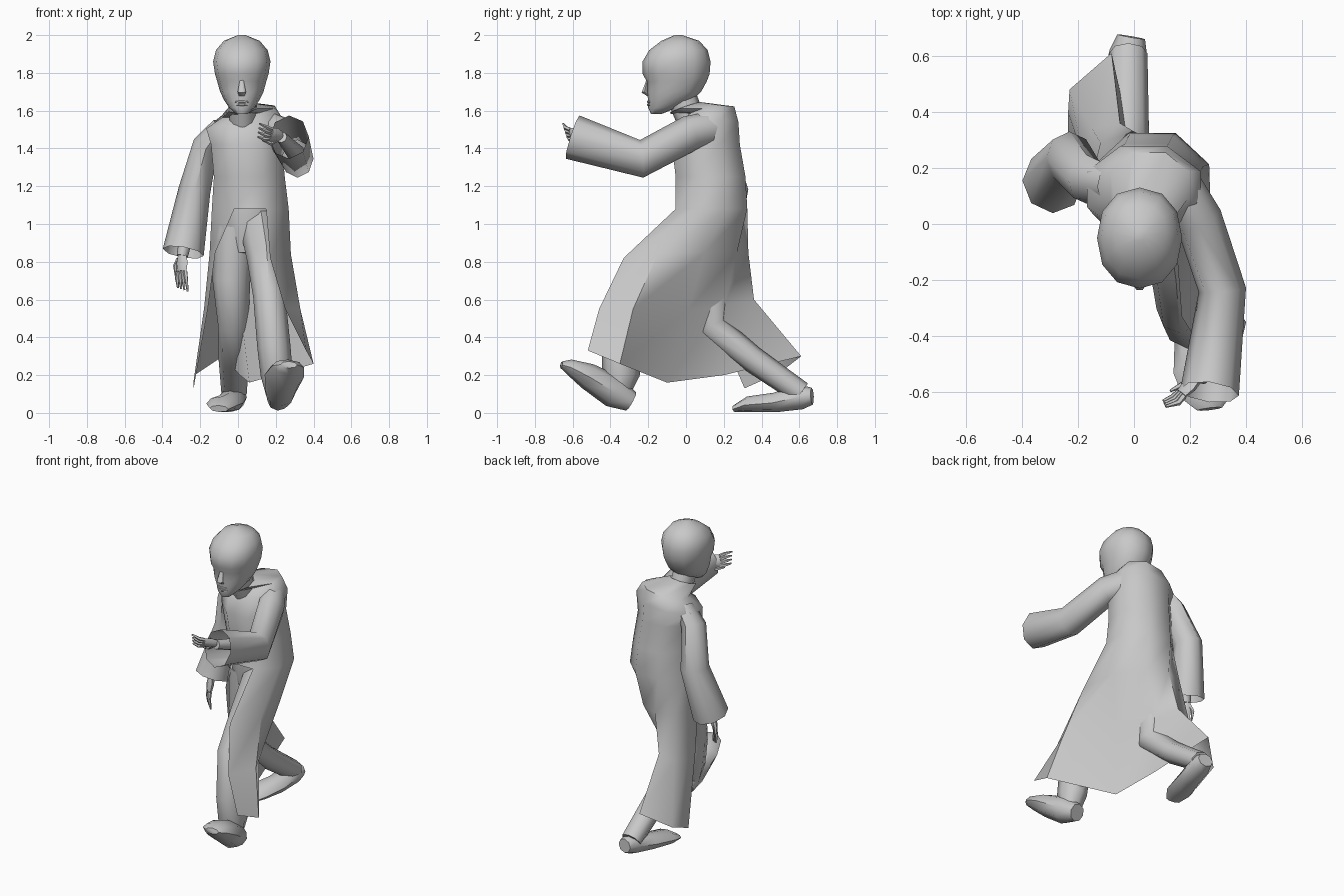
import bpy
import bmesh
from math import cos, sin, pi, copysign
from mathutils import Vector

default_cube = bpy.data.objects.get("Cube")
if default_cube:
    bpy.data.objects.remove(default_cube, do_unlink=True)

clay = bpy.data.materials.new("plain grey")
clay.use_nodes = True
GREY = (0.58, 0.58, 0.58, 1)
clay.diffuse_color = GREY
clay.node_tree.nodes["Principled BSDF"].inputs["Base Color"].default_value = GREY


def loft(name, rings, open_rows=0, caps=True, angle=0.9):
    """Skin equally long rings; the first open_rows bands stay split in front."""
    bm = bmesh.new()
    rows = [[bm.verts.new(point) for point in ring] for ring in rings]
    count = len(rows[0])
    for band, (low, high) in enumerate(zip(rows, rows[1:])):
        for i in range(count - 1 if band < open_rows else count):
            j = (i + 1) % count
            bm.faces.new((low[i], low[j], high[j], high[i]))
    if caps:
        bm.faces.new(rows[0])
        bm.faces.new(rows[-1])
    bmesh.ops.recalc_face_normals(bm, faces=bm.faces)
    mesh = bpy.data.meshes.new(name)
    bm.to_mesh(mesh)
    bm.free()
    mesh.materials.append(clay)
    part = bpy.data.objects.new(name, mesh)
    bpy.context.collection.objects.link(part)
    bpy.ops.object.select_all(action="DESELECT")
    part.select_set(True)
    bpy.context.view_layer.objects.active = part
    bpy.ops.object.shade_smooth_by_angle(angle=angle)
    return part


def oval(center, u, v, sides, power=1.0, start=0.0):
    """Points of an ellipse; a power below one makes it boxier."""
    def soft(value):
        return copysign(abs(value) ** power, value)
    turns = [start + 2 * pi * i / sides for i in range(sides)]
    return [Vector(center) + u * soft(cos(t)) + v * soft(sin(t)) for t in turns]


def tube(name, path, sizes, side=(1, 0, 0), sides=8, caps=True):
    """Limb along a path; each size is (half width along side, half depth)."""
    path = [Vector(p) for p in path]
    rings = []
    for i, point in enumerate(path):
        ahead = (path[min(i + 1, len(path) - 1)] - point).normalized()
        behind = (point - path[max(i - 1, 0)]).normalized()
        tangent = (ahead + behind).normalized()
        across = Vector(side)
        across = (across - tangent * across.dot(tangent)).normalized()
        depth = across.cross(tangent)
        rings.append(oval(point, across * sizes[i][0], depth * sizes[i][1], sides))
    return loft(name, rings, caps=caps)


def hand(prefix, wrist, forward, spread, curl):
    """Palm, four tapering fingers and a thumb."""
    wrist, forward, spread, curl = map(Vector, (wrist, forward, spread, curl))
    knuckles = wrist + forward
    tube(prefix + "_palm", [wrist, wrist + forward * 0.5, knuckles],
         [(0.026, 0.02), (0.042, 0.022), (0.036, 0.016)], spread, 6)
    for i in range(4):
        base = knuckles + spread * (i - 1.5) * 0.018
        middle = base + forward * 0.4 + spread * (i - 1.5) * 0.005
        tip = middle + forward * 0.25 + curl * (1 + 0.2 * i)
        tube(f"{prefix}_finger_{i + 1}", [base, middle, tip],
             [(0.012, 0.012), (0.011, 0.011), (0.005, 0.005)], spread, 5)
    root = wrist + forward * 0.3 - spread * 0.025
    tube(prefix + "_thumb", [root, root + forward * 0.4 - spread * 0.025,
                             root + forward * 0.8 - spread * 0.025 + curl],
         [(0.014, 0.014), (0.012, 0.012), (0.005, 0.005)], spread, 5)


# Head: height, face front, back of skull, half width
head_rows = [
    (1.582, -.185, -.13, .03), (1.615, -.2, -.05, .066), (1.655, -.2, .035, .093),
    (1.7, -.208, .08, .115), (1.755, -.208, .11, .13), (1.795, -.23, .125, .142),
    (1.86, -.23, .13, .152), (1.92, -.195, .115, .137), (1.97, -.13, .07, .095),
    (2, -.06, -.02, .02)]
loft("head", [oval((.02, (front + back) / 2, z), Vector((wide, 0, 0)),
                   Vector((0, (back - front) / 2, 0)), 12, 0.92)
              for z, front, back, wide in head_rows])
tube("nose", [(.02, -.205, 1.76), (.02, -.22, 1.7), (.02, -.2, 1.68)],
     [(.01, .006), (.022, .018), (.016, .006)], sides=6)
for lip, z in (("upper_lip", 1.647), ("lower_lip", 1.632)):
    tube(lip, [(-.015, -.187, z), (.02, -.2, z), (.055, -.187, z)],
         [(.004, .004), (.008, .007), (.004, .004)], (0, 0, 1), 6)
tube("neck", [(.025, .03, 1.54), (.02, -.03, 1.69)], [(.07, .075), (.07, .08)])

# Coat skirt rows, from the left front edge round the back to the right one
skirt_rows = [
    [(.36, -.52, .33), (.4, -.35, .26), (.06, -.1, .16), (.01, .2, .2),
     (-.08, .61, .3), (-.23, .48, .2), (-.235, .4, .17), (-.235, .31, .13)],
    [(.25, -.46, .55), (.33, -.28, .55), (.15, .01, .54), (.01, .2, .57),
     (-.05, .36, .6), (-.15, .34, .57), (-.18, .23, .55), (-.16, .13, .55)],
    [(.17, -.33, .82), (.28, -.15, .84), (.25, .1, .85), (.13, .27, .85),
     (0, .33, .85), (-.12, .29, .85), (-.15, .15, .85), (-.12, .04, .85)]]

# Coat body: centre x, centre y, height, half width, half depth, rise to left, rise to back
torso_rows = [
    (.065, .135, 1.08, .22, .205, 0, 0), (.06, .13, 1.25, .203, .2, 0, 0),
    (.045, .105, 1.42, .203, .195, 0, 0), (.035, .125, 1.53, .22, .165, .12, 0),
    (.055, .14, 1.595, .15, .125, .18, .15), (.025, -.005, 1.615, .08, .085, .1, .35)]
torso_rings = [oval((x, y, z), Vector((wide, 0, wide * left)),
                    Vector((0, deep, deep * back)), 8, start=-pi * 3 / 8)
               for x, y, z, wide, deep, left, back in torso_rows]
loft("long_coat", skirt_rows + torso_rings, open_rows=len(skirt_rows), caps=False, angle=1.0)

# Sleeves with open cuffs
tube("left_sleeve", [(.16, .15, 1.51), (.23, .02, 1.48), (.315, -.235, 1.345), (.27, -.6, 1.46)],
     [(.075, .09), (.085, .095), (.085, .1), (.105, .12)], caps=False)
tube("right_sleeve", [(-.09, .14, 1.52), (-.17, .16, 1.42), (-.23, .235, 1.18), (-.29, .15, .85)],
     [(.05, .07), (.07, .09), (.085, .095), (.11, .115)], caps=False)

# Forearms and hands
tube("left_forearm", [(.31, -.25, 1.37), (.23, -.56, 1.46)], [(.05, .05), (.03, .03)])
hand("left", (.225, -.55, 1.465), (-.055, -.055, .01), (.3, -.3, .9), (-.02, 0, .012))
tube("right_forearm", [(-.23, .21, 1.15), (-.295, .14, .83)], [(.05, .05), (.03, .03)])
hand("right", (-.295, .14, .84), (-.003, -.02, -.09), (.7, -.7, 0), (.006, .004, -.03))

# Trousers
tube("pelvis", [(.06, .13, 1.1), (.06, .13, .98), (.05, .12, .84)],
     [(.16, .15), (.16, .15), (.1, .11)], sides=10)
tube("left_leg", [(.12, .09, .98), (.15, -.12, .8), (.165, -.3, .62), (.19, -.34, .35),
                  (.205, -.345, .2), (.21, -.35, .09)],
     [(.11, .13), (.1, .12), (.085, .1), (.088, .105), (.085, .1), (.06, .05)])
tube("right_leg", [(-.02, .14, .98), (-.035, .13, .7), (-.025, .135, .46), (-.025, .35, .285), (-.02, .61, .105)],
     [(.11, .13), (.1, .11), (.08, .085), (.078, .07), (.068, .062)])

# Shoes, heel to toe
tube("left_shoe", [(.21, -.29, .06), (.225, -.38, .11), (.245, -.52, .195), (.265, -.62, .245), (.27, -.66, .255)],
     [(.055, .055), (.08, .085), (.105, .07), (.085, .04), (.045, .018)])
tube("right_shoe", [(-.01, .668, .088), (-.02, .61, .085), (-.045, .47, .055), (-.085, .33, .045), (-.1, .255, .022)],
     [(.05, .045), (.068, .066), (.075, .052), (.085, .042), (.05, .018)])
